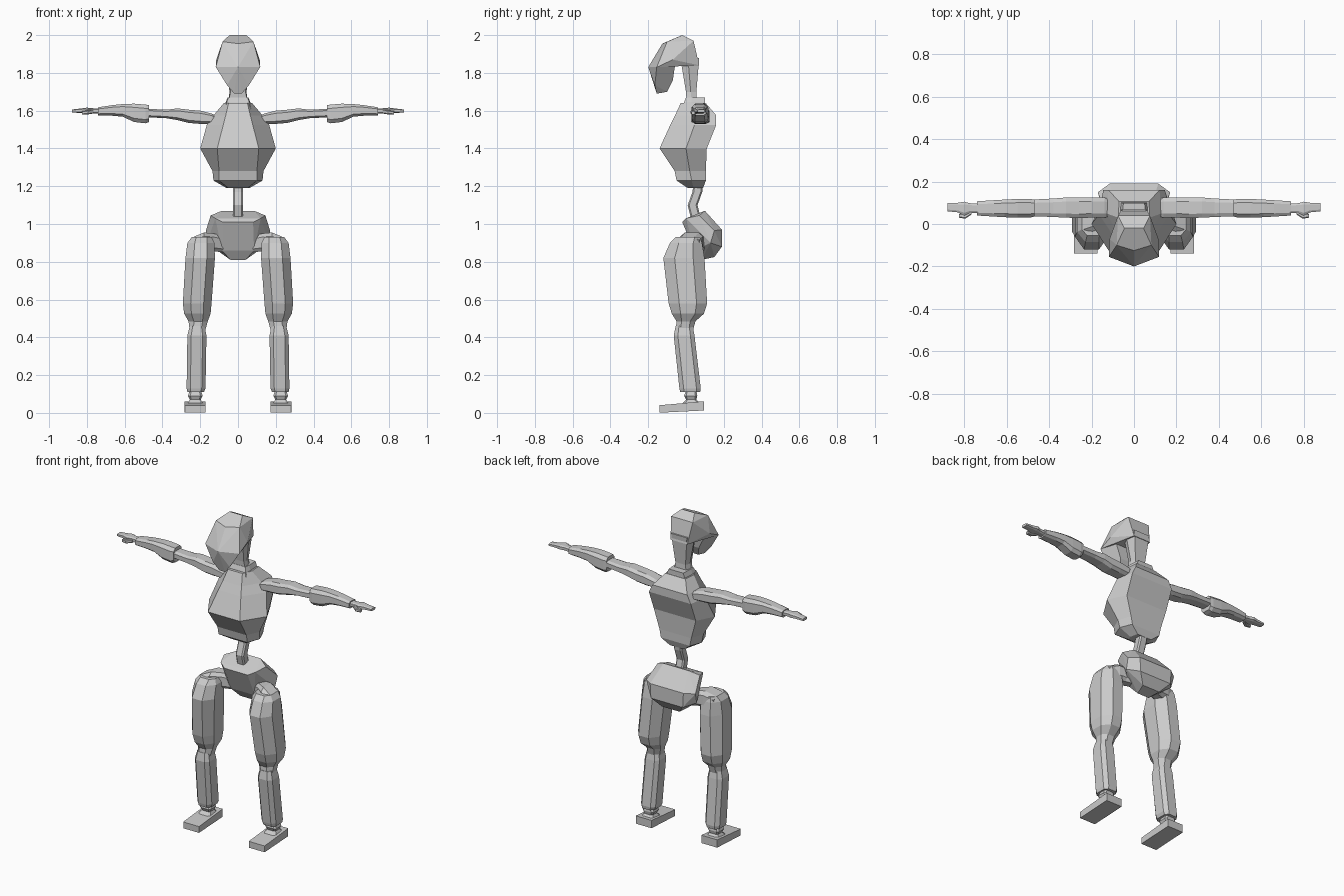
import bpy, bmesh

# one flat colour for the whole figure
GREY = bpy.data.materials.new("light_grey")
GREY.diffuse_color = (0.6, 0.6, 0.6, 1)


def finish(name, bm, mirror=False):
    bmesh.ops.recalc_face_normals(bm, faces=bm.faces)
    mesh = bpy.data.meshes.new(name)
    bm.to_mesh(mesh)
    bm.free()
    mesh.materials.append(GREY)
    obj = bpy.data.objects.new(name, mesh)
    bpy.context.collection.objects.link(obj)
    if mirror:
        mod = obj.modifiers.new("mirror", 'MIRROR')
        mod.use_mirror_merge = False
    return obj


def loft(name, rings, mirror=False):
    """Skin a stack of equal-length rings and cap both ends."""
    bm = bmesh.new()
    rows = [[bm.verts.new(p) for p in r] for r in rings]
    n = len(rows[0])
    for a, b in zip(rows, rows[1:]):
        for i in range(n):
            j = (i + 1) % n
            bm.faces.new((a[i], a[j], b[j], b[i]))
    bm.faces.new(rows[0])
    bm.faces.new(rows[-1])
    return finish(name, bm, mirror)


def hull(name, half):
    """Convex block from the points of its +x half."""
    bm = bmesh.new()
    for x, y, z in half:
        bm.verts.new((x, y, z))
        if x > 0:
            bm.verts.new((-x, y, z))
    bmesh.ops.convex_hull(bm, input=bm.verts)
    loose = [v for v in bm.verts if not v.link_faces]
    bmesh.ops.delete(bm, geom=loose, context='VERTS')
    bmesh.ops.dissolve_limit(bm, angle_limit=0.02, verts=bm.verts, edges=bm.edges)
    return finish(name, bm)


def octagon(u0, u1, v0, v1, cut):
    """Rectangle with corners cut off by a fraction of each half side."""
    cu, cv = (u0 + u1) / 2, (v0 + v1) / 2
    ru, rv, k = (u1 - u0) / 2, (v1 - v0) / 2, 1 - cut
    signs = [(1, k), (k, 1), (-k, 1), (-1, k), (-1, -k), (-k, -1), (k, -1), (1, -k)]
    return [(cu + s * ru, cv + t * rv) for s, t in signs]


def upright(z, x0, x1, y0, y1, cut=0.3, slope=0):
    return [(x, y, z + slope * y) for x, y in octagon(x0, x1, y0, y1, cut)]


def sideways(x, y0, y1, z0, z1, cut=0.4):
    return [(x, y, z) for y, z in octagon(y0, y1, z0, z1, cut)]


def six(z, a, yf, b, ym, c, yb):
    """Six-sided ring: front width a, side width b, back width c."""
    return [(a, yf, z), (b, ym, z), (c, yb, z), (-c, yb, z), (-b, ym, z), (-a, yf, z)]


# head
hull("skull", [(0, -.20, 1.83), (.118, -.155, 1.83), (.082, -.10, 1.965),
               (0, -.125, 1.955), (.045, -.02, 2.0), (.075, .04, 1.97),
               (.058, .07, 1.84), (.055, -.01, 1.85), (.115, -.07, 1.87)])
hull("jaw", [(0, -.199, 1.83), (.117, -.155, 1.83), (.095, -.055, 1.86),
             (.058, -.165, 1.735), (.02, -.155, 1.69), (.015, -.10, 1.70),
             (.04, -.07, 1.76)])
loft("neck", [six(1.62, .055, .005, .055, .03, .045, .06),
              six(1.70, .04, 0, .045, .025, .035, .055),
              six(1.88, .05, -.03, .07, .01, .055, .07)])

# torso
loft("collar", [six(1.60, .07, -.02, .075, .03, .07, .11),
                six(1.645, .06, -.01, .065, .03, .06, .10),
                six(1.67, .05, .0, .055, .03, .05, .10)])
loft("chest", [six(1.19, .05, .01, .06, .04, .05, .09),
               six(1.23, .10, -.05, .13, .03, .10, .105),
               six(1.28, .10, -.06, .135, .02, .11, .105),
               six(1.40, .11, -.14, .20, .0, .145, .11),
               six(1.525, .078, -.083, .165, .045, .145, .16),
               six(1.575, .065, -.058, .13, .05, .12, .16),
               six(1.64, .05, -.028, .075, .03, .07, .105)])
loft("spine", [upright(z, -.027, .027, y - .026, y + .026)
               for z, y in ((1.21, .065), (1.17, .06), (1.10, .035), (1.02, .055))])
hull("pelvis", [(.08, -.02, 1.01), (.12, .0, 1.03), (.085, .10, 1.07), (.145, .07, 1.045),
                (.17, .15, .965), (.115, .19, .97), (.11, .19, .88), (.165, .13, .90),
                (.085, .045, .86), (.04, .08, .81), (.06, .15, .825)])

# arms, built on +x and mirrored
loft("upper_arm", [sideways(.10, .04, .11, 1.53, 1.565),
                   sideways(.14, .03, .125, 1.53, 1.585),
                   sideways(.20, .03, .125, 1.53, 1.60),
                   sideways(.26, .028, .125, 1.535, 1.605),
                   sideways(.32, .03, .125, 1.55, 1.612),
                   sideways(.38, .033, .12, 1.56, 1.605),
                   sideways(.48, .037, .115, 1.565, 1.61)], True)
loft("forearm", [sideways(.47, .035, .115, 1.54, 1.63),
                 sideways(.49, .03, .118, 1.533, 1.632),
                 sideways(.55, .03, .118, 1.54, 1.637),
                 sideways(.61, .032, .115, 1.568, 1.635),
                 sideways(.66, .035, .112, 1.573, 1.63),
                 sideways(.74, .04, .107, 1.575, 1.618)], True)
loft("hand", [sideways(.73, .052, .096, 1.583, 1.612),
              sideways(.775, .052, .098, 1.587, 1.613),
              sideways(.80, .04, .105, 1.587, 1.616),
              sideways(.83, .055, .10, 1.588, 1.612),
              sideways(.88, .06, .10, 1.59, 1.606)], True)
loft("thumb", [sideways(.765, .045, .07, 1.585, 1.607),
               sideways(.795, .025, .05, 1.58, 1.602),
               sideways(.825, .03, .048, 1.58, 1.597)], True)

# legs, built on +x and mirrored
loft("hip_joint", [sideways(.07, .045, .115, .85, .935),
                   sideways(.13, .01, .095, .855, .95),
                   sideways(.18, -.03, .09, .855, .955),
                   sideways(.24, -.05, .07, .85, .93)], True)
loft("thigh", [upright(.93, .14, .245, -.055, .075, .45),
               upright(.90, .125, .268, -.085, .085, .55),
               upright(.82, .122, .278, -.12, .098, .55),
               upright(.58, .14, .292, -.092, .112, .55),
               upright(.525, .145, .285, -.075, .095, .55),
               upright(.485, .16, .262, -.05, .05, .55),
               upright(.43, .175, .255, -.055, .035, .5)], True)
loft("shin", [upright(.46, .178, .255, -.055, .035, .4),
              upright(.41, .167, .268, -.065, .045, .4),
              upright(.13, .172, .272, -.035, .078, .4),
              upright(.11, .18, .268, -.03, .075, .4)], True)
loft("ankle", [upright(.12, .197, .255, 0, .055),
               upright(.09, .187, .265, -.01, .06),
               upright(.07, .197, .255, 0, .055),
               upright(.05, .185, .268, -.02, .075)], True)
loft("foot", [upright(.008, .172, .282, -.14, .095, .02, .05),
              upright(.053, .172, .282, -.14, .095, .02, .09)], True)
